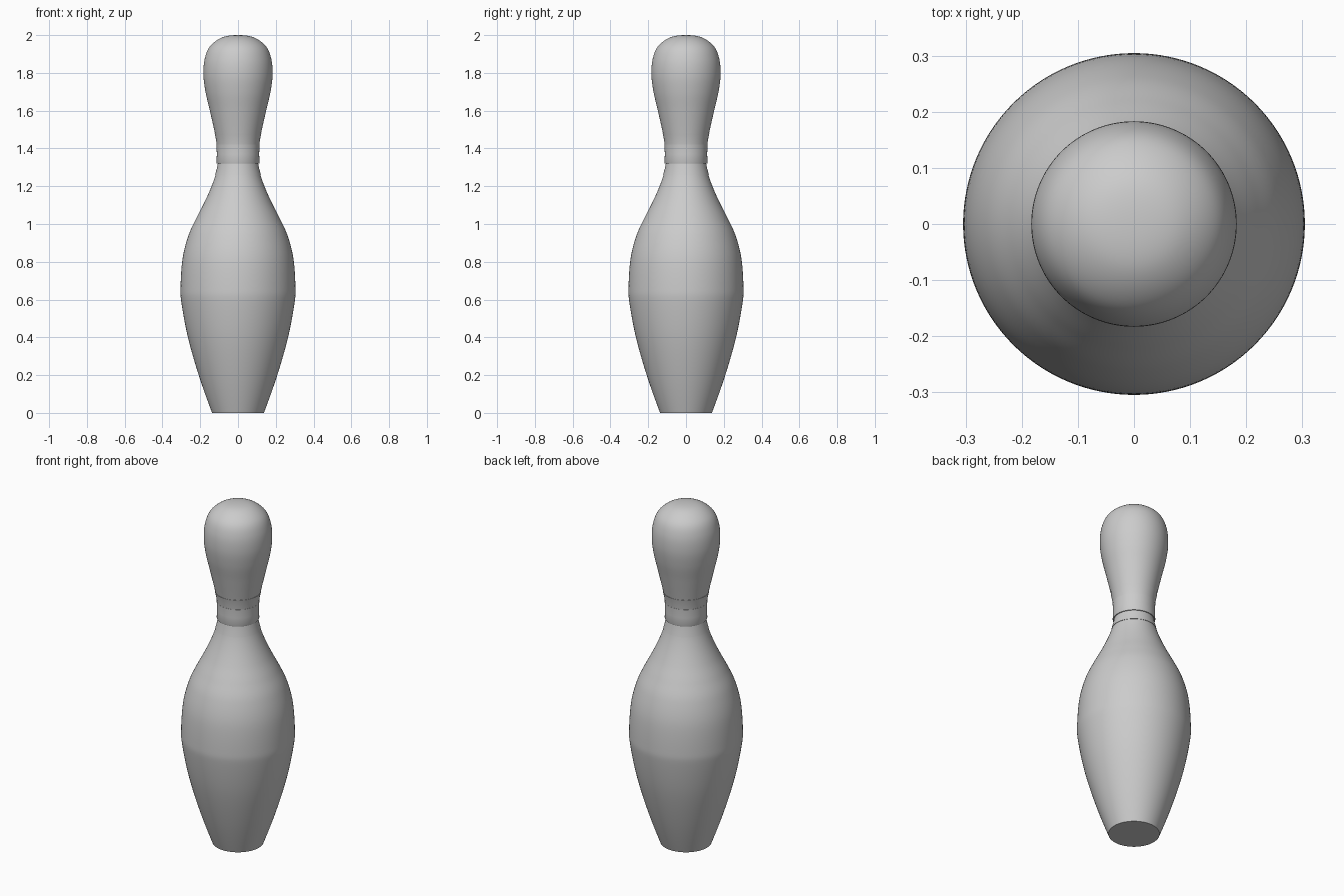
import bpy, bmesh, math
from mathutils import Vector

if "Cube" in bpy.data.objects:
    bpy.data.objects.remove(bpy.data.objects["Cube"])

SEGMENTS = 128


def smooth_curve(pts, before, after, steps=8):
    """Catmull-Rom curve through (radius, height) points with given end tangent points."""
    p = [Vector(q) for q in [before] + pts + [after]]
    out = []
    for i in range(1, len(p) - 2):
        a, b, c, d = p[i - 1:i + 3]
        for k in range(steps):
            t = k / steps
            out.append(0.5 * (2 * b + (c - a) * t + (2 * a - 5 * b + 4 * c - d) * t * t
                              + (3 * b - a - 3 * c + d) * t ** 3))
    out.append(p[-2])
    return [(v.x, v.y) for v in out]


def lathe(name, profile):
    """Spin a (radius, height) profile about z into a closed solid."""
    bm = bmesh.new()
    rings = []
    for r, z in profile:
        if r < 1e-5:
            rings.append([bm.verts.new((0, 0, z))])
        else:
            rings.append([bm.verts.new((r * math.cos(2 * math.pi * i / SEGMENTS),
                                        r * math.sin(2 * math.pi * i / SEGMENTS), z))
                          for i in range(SEGMENTS)])
    for lo, hi in zip(rings, rings[1:]):
        for i in range(SEGMENTS):
            j = (i + 1) % SEGMENTS
            if len(hi) == 1:
                bm.faces.new((lo[i], lo[j], hi[0]))
            else:
                bm.faces.new((lo[i], lo[j], hi[j], hi[i]))
    for ring, flip in ((rings[0], True), (rings[-1], False)):
        if len(ring) > 1:
            bm.faces.new(ring[::-1] if flip else ring)
    mesh = bpy.data.meshes.new(name)
    bm.to_mesh(mesh)
    bm.free()
    obj = bpy.data.objects.new(name, mesh)
    bpy.context.collection.objects.link(obj)
    bpy.ops.object.select_all(action='DESELECT')
    obj.select_set(True)
    bpy.context.view_layer.objects.active = obj
    bpy.ops.object.shade_smooth_by_angle(angle=math.radians(30))
    return obj


# Pin body: flat foot, belly, neck and rounded head
body = [(0.137, 0.0), (0.208, 0.2), (0.265, 0.4), (0.299, 0.58), (0.304, 0.67),
        (0.293, 0.82), (0.262, 0.94), (0.221, 1.03), (0.180, 1.11), (0.144, 1.19),
        (0.119, 1.26), (0.106, 1.32), (0.107, 1.37), (0.111, 1.42), (0.122, 1.48),
        (0.149, 1.60), (0.172, 1.70), (0.183, 1.79), (0.176, 1.875), (0.147, 1.942),
        (0.083, 1.988), (0.0, 2.0)]
lathe("pin_body", smooth_curve(body, (0.055, -0.2), (-0.083, 1.988)))

# Thin neck bands: raised collar in the middle, tapered stripes above and below
lathe("neck_collar", [(0.112, 1.32), (0.114, 1.325), (0.112, 1.37), (0.114, 1.42)])
lathe("upper_stripe", [(0.113, 1.42), (0.117, 1.45), (0.124, 1.48)])
lathe("lower_stripe", [(0.121, 1.26), (0.113, 1.29), (0.107, 1.32)])
